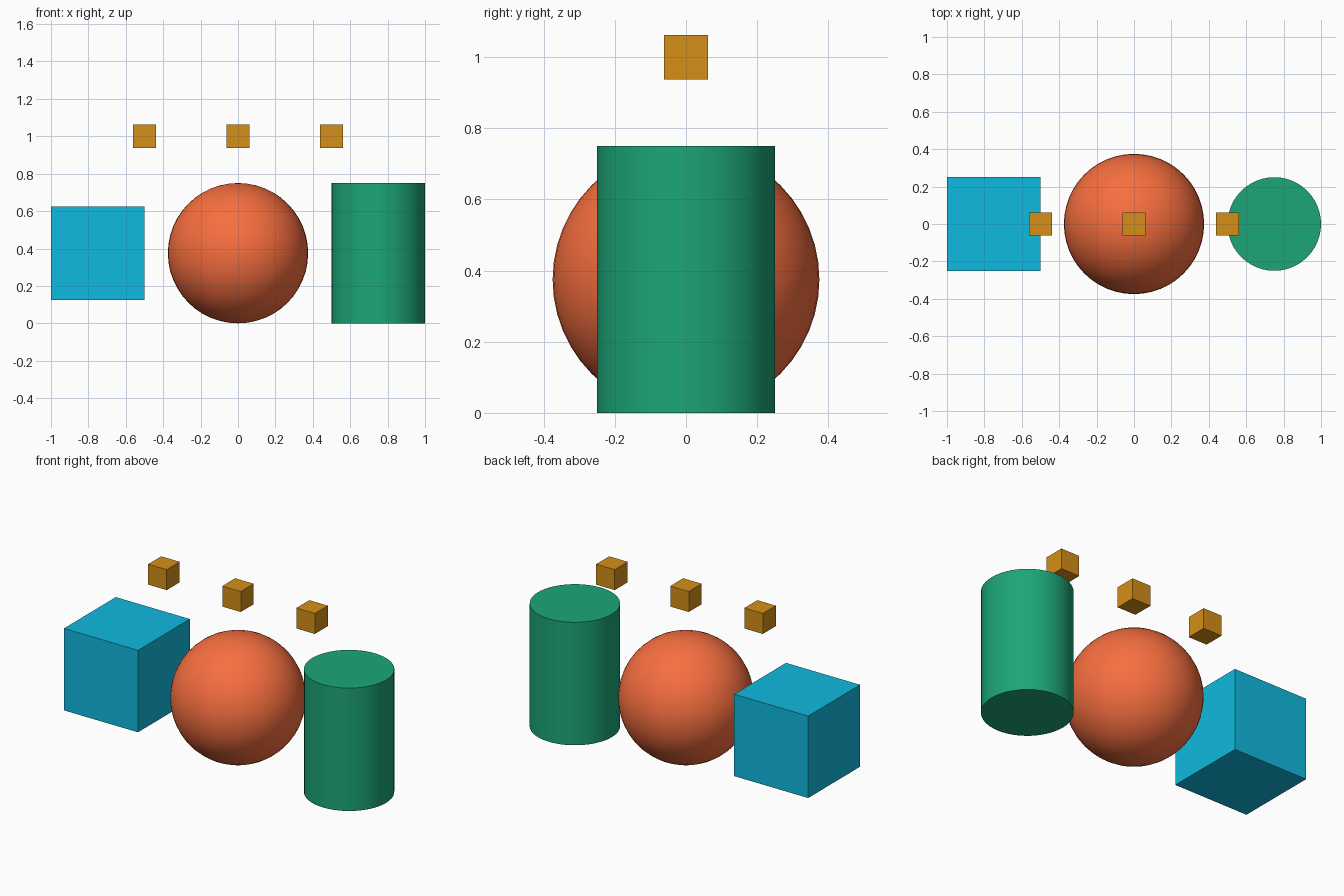
import bpy
import math

if "Cube" in bpy.data.objects:
    bpy.data.objects.remove(bpy.data.objects["Cube"])


def srgb(hex_value):
    """Convert a hex colour to linear RGBA."""
    channels = [((hex_value >> s) & 255) / 255 for s in (16, 8, 0)]
    return [c / 12.92 if c <= 0.04045 else ((c + 0.055) / 1.055) ** 2.4
            for c in channels] + [1.0]


def material(name, hex_value):
    mat = bpy.data.materials.new(name)
    mat.diffuse_color = srgb(hex_value)
    mat.use_nodes = True
    mat.node_tree.nodes["Principled BSDF"].inputs["Base Color"].default_value = mat.diffuse_color
    return mat


def finish(name, mat, smooth=False):
    obj = bpy.context.object
    obj.name = name
    obj.data.materials.append(mat)
    if smooth:
        bpy.ops.object.shade_smooth_by_angle(angle=math.radians(30))


blue = material("blue", 0x10BAE0)
orange = material("orange", 0xF76F3F)
green = material("green", 0x1CA677)
amber = material("amber", 0xD58F18)

# Large cube, raised slightly to share the sphere's centre height
bpy.ops.mesh.primitive_cube_add(size=0.5, location=(-0.75, 0, 0.375))
finish("large_cube", blue)

# Sphere in the middle
bpy.ops.mesh.primitive_uv_sphere_add(segments=48, ring_count=24, radius=0.375,
                                     location=(0, 0, 0.375))
finish("sphere", orange, smooth=True)

# Upright cylinder
bpy.ops.mesh.primitive_cylinder_add(vertices=48, radius=0.25, depth=0.75,
                                    location=(0.75, 0, 0.375))
finish("cylinder", green, smooth=True)

# Row of small floating cubes
for side, x in (("left", -0.5), ("middle", 0), ("right", 0.5)):
    bpy.ops.mesh.primitive_cube_add(size=0.125, location=(x, 0, 1))
    finish(f"small_cube_{side}", amber)
